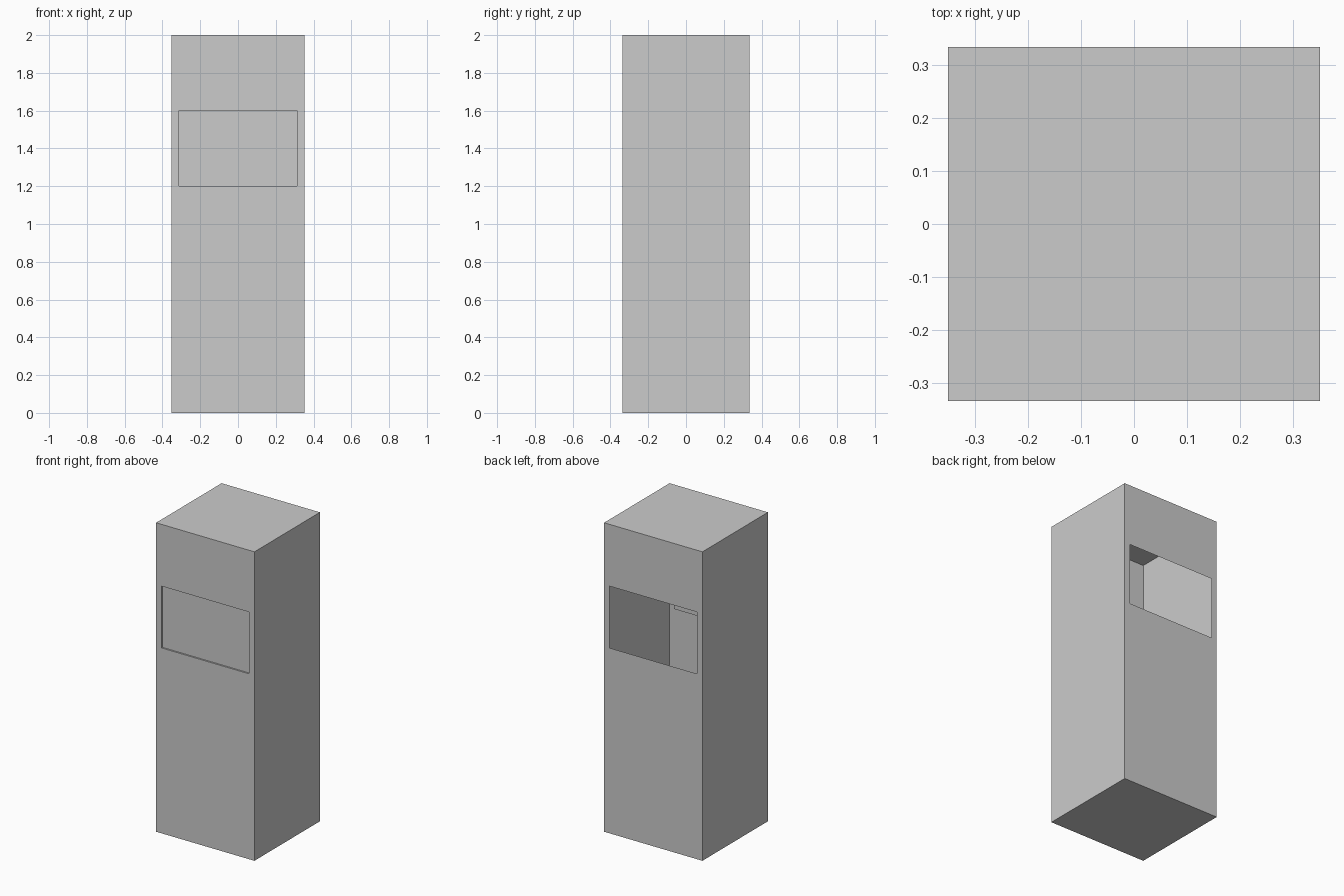
import bpy, bmesh

if "Cube" in bpy.data.objects:
    bpy.data.objects.remove(bpy.data.objects["Cube"])

W, D, H = 0.352, 0.335, 2.0        # half width, half depth, height
OW, Z0, Z1 = 0.312, 1.2, 1.6       # window half width, bottom, top
RECESS = 0.01

bm = bmesh.new()

# Hollow thin-walled cabinet shell
bmesh.ops.create_cube(bm, size=1.0)
for v in bm.verts:
    v.co = (v.co.x * 2 * W, v.co.y * 2 * D, (v.co.z + 0.5) * H)
bm.normal_update()


def window(face):
    """Inset a wall face and fit the inner face to the window rectangle."""
    bmesh.ops.inset_individual(bm, faces=[face], thickness=0.04)
    for v in face.verts:
        v.co.x = OW if v.co.x > 0 else -OW
        v.co.z = Z1 if v.co.z > H / 2 else Z0
    return face


front = next(f for f in bm.faces if f.normal.y < -0.9)
back = next(f for f in bm.faces if f.normal.y > 0.9)

# Shallow recessed panel in the front wall
window(front)
bmesh.ops.inset_individual(bm, faces=[front], thickness=0.0)
for v in front.verts:
    v.co.y += RECESS

# Open window in the back wall
window(back)
bmesh.ops.delete(bm, geom=[back], context='FACES_ONLY')

bm.normal_update()
mesh = bpy.data.meshes.new("cabinet_shell")
bm.to_mesh(mesh)
bm.free()
bpy.context.collection.objects.link(bpy.data.objects.new("cabinet_shell", mesh))
